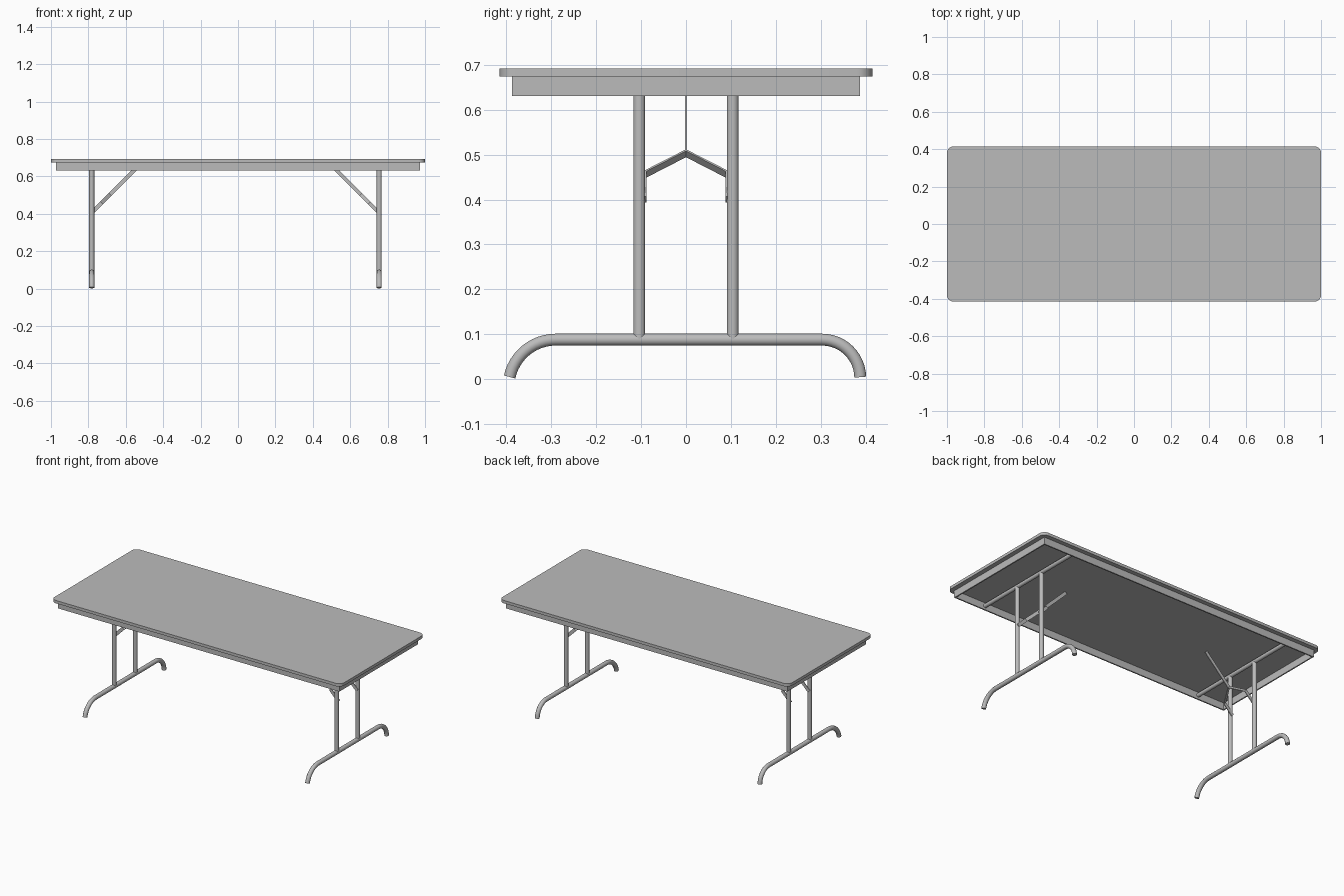
import bpy, bmesh, math
from mathutils import Vector

cube = bpy.data.objects.get("Cube")
if cube:
    bpy.data.objects.remove(cube, do_unlink=True)

grey = bpy.data.materials.new("plain_grey")
grey.use_nodes = True
colour = (0.5, 0.5, 0.5, 1)
grey.diffuse_color = colour
grey.node_tree.nodes["Principled BSDF"].inputs["Base Color"].default_value = colour


def add_mesh(name, bm):
    mesh = bpy.data.meshes.new(name)
    bmesh.ops.recalc_face_normals(bm, faces=bm.faces)
    bm.to_mesh(mesh)
    bm.free()
    mesh.materials.append(grey)
    obj = bpy.data.objects.new(name, mesh)
    bpy.context.collection.objects.link(obj)
    return obj


def smooth(obj):
    bpy.ops.object.select_all(action='DESELECT')
    obj.select_set(True)
    bpy.context.view_layer.objects.active = obj
    bpy.ops.object.shade_smooth_by_angle(angle=math.radians(40))


def box(bm, lo, hi):
    verts = bmesh.ops.create_cube(bm, size=1)["verts"]
    for v in verts:
        v.co = Vector([(a + b) / 2 + c * (b - a) for a, b, c in zip(lo, hi, v.co)])
    return verts


def tube(name, points, radius):
    curve = bpy.data.curves.new(name, 'CURVE')
    curve.dimensions = '3D'
    curve.bevel_depth = radius
    curve.bevel_resolution = 5
    curve.use_fill_caps = True
    spline = curve.splines.new('POLY')
    spline.points.add(len(points) - 1)
    for p, co in zip(spline.points, points):
        p.co = (*co, 1)
    curve.materials.append(grey)
    obj = bpy.data.objects.new(name, curve)
    bpy.context.collection.objects.link(obj)
    bpy.ops.object.select_all(action='DESELECT')
    obj.select_set(True)
    bpy.context.view_layer.objects.active = obj
    bpy.ops.object.convert(target='MESH')
    smooth(bpy.context.view_layer.objects.active)


def strip(name, points, normal, width, thickness):
    # Flat bar standing on edge along a path
    bm = bmesh.new()
    rows = [[bm.verts.new(Vector(p) + normal * s * width / 2) for s in (-1, 1)] for p in points]
    for a, b in zip(rows, rows[1:]):
        bm.faces.new((a[0], a[1], b[1], b[0]))
    obj = add_mesh(name, bm)
    mod = obj.modifiers.new("thickness", 'SOLIDIFY')
    mod.thickness = thickness
    mod.offset = 0


# Tabletop slab with rounded corners
HALF_Y, TOP, UNDER = 0.415, 0.692, 0.674
bm = bmesh.new()
box(bm, (-1, -HALF_Y, UNDER), (1, HALF_Y, TOP))
corners = [e for e in bm.edges if abs(e.verts[0].co.z - e.verts[1].co.z) > 0.01]
bmesh.ops.bevel(bm, geom=corners, offset=0.035, segments=8, profile=0.5, affect='EDGES')
smooth(add_mesh("tabletop", bm))

# Apron rails under the top
AX, AY, LOW, T = 0.972, 0.388, 0.631, 0.008
for side in (-1, 1):
    y = side * (AY - T / 2)
    bm = bmesh.new()
    box(bm, (-AX, y - T / 2, LOW), (AX, y + T / 2, UNDER))
    add_mesh("long_apron", bm)
    x = side * (AX - T / 2)
    bm = bmesh.new()
    box(bm, (x - T / 2, T - AY, LOW), (x + T / 2, AY - T, UNDER))
    add_mesh("end_apron", bm)

# Folding leg frames
R, BAR_Z = 0.0135, 0.088


def bend(x, y, radius, sweep, side):
    angles = [math.radians(sweep) * i / 12 for i in range(13)]
    return [(x, side * (y + radius * math.sin(a)), BAR_Z - radius * (1 - math.cos(a))) for a in angles]


for side, x, label in ((-1, -0.782, "right"), (1, 0.755, "left")):
    foot = bend(x, 0.29, 0.105, 78, -1)[::-1] + bend(x, 0.303, 0.085, 89, 1)
    tube(label + "_foot_bar", foot, R)
    tube(label + "_pivot_bar", [(x, -0.38, 0.655), (x, 0.38, 0.655)], R * 0.9)
    for y in (-0.104, 0.104):
        tube(label + "_leg", [(x, y, BAR_Z), (x, y, 0.655)], R)

    # Diagonal brace: forked strip and single centre strip
    def on_plane(y, z):
        return (x - side * (z - 0.405), y, z)

    normal = Vector((side, 0, 1)).normalized()
    fork = [(-0.09, 0.4), (-0.09, 0.457), (0, 0.503), (0.09, 0.457), (0.09, 0.4)]
    strip(label + "_brace_fork", [on_plane(*p) for p in fork], normal, 0.02, 0.005)
    strip(label + "_brace_strut", [on_plane(0, 0.503), on_plane(0, 0.668)], normal, 0.02, 0.005)
